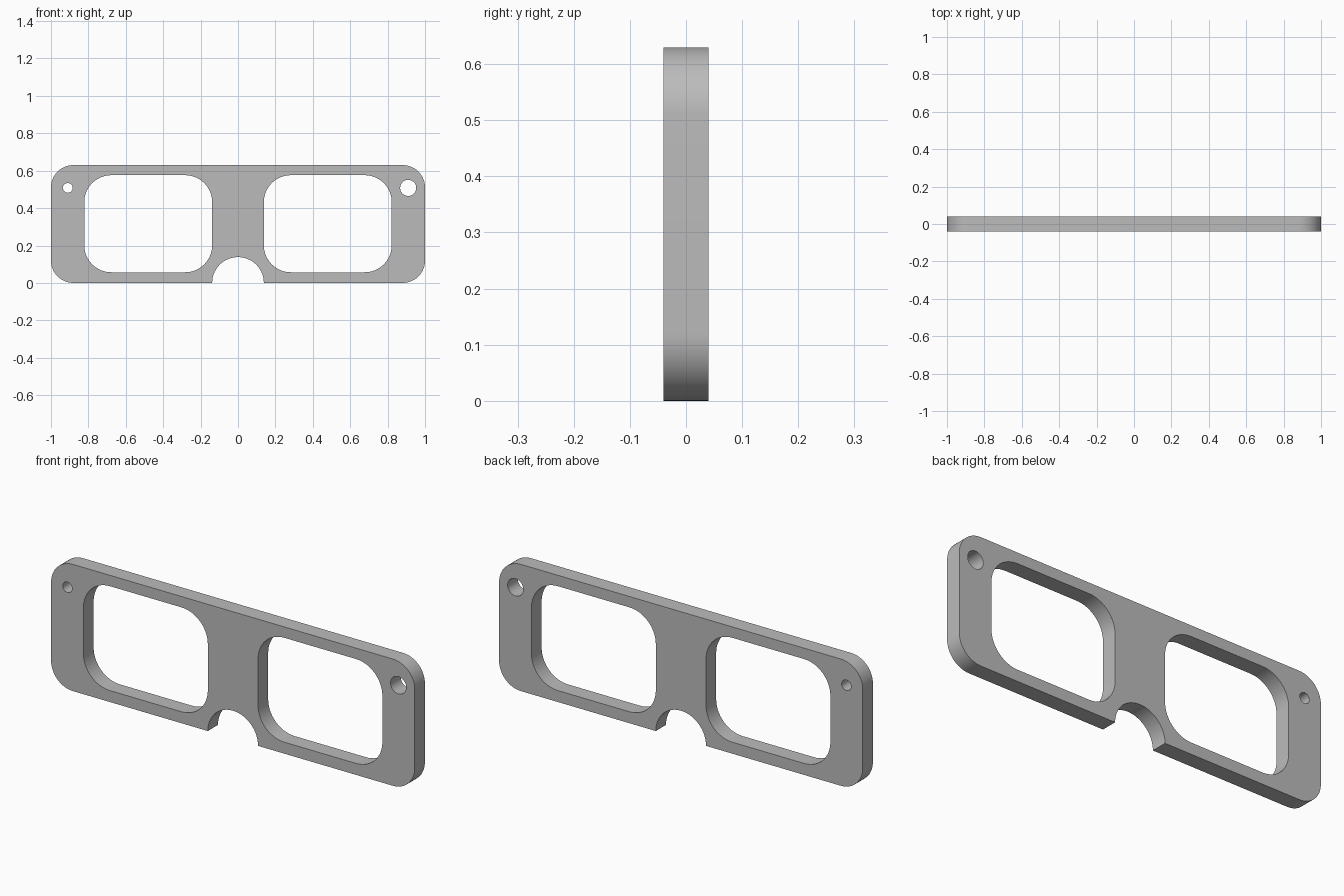
import bpy, bmesh
from math import pi, radians, cos, sin

cube = bpy.data.objects.get("Cube")
if cube:
    bpy.data.objects.remove(cube, do_unlink=True)

THICKNESS = 0.08
HEIGHT = 0.63
NOTCH_RADIUS = 0.138


def arc(cx, cz, r, start, end, steps):
    """Points along an arc, angles in degrees."""
    angles = [radians(start + (end - start) * i / steps) for i in range(steps + 1)]
    return [(cx + r * cos(a), cz + r * sin(a)) for a in angles]


def rounded_rect(x0, x1, z0, z1, r):
    """Counter-clockwise outline starting at the lower right corner."""
    return (arc(x1 - r, z0 + r, r, -90, 0, 16) + arc(x1 - r, z1 - r, r, 0, 90, 16)
            + arc(x0 + r, z1 - r, r, 90, 180, 16) + arc(x0 + r, z0 + r, r, 180, 270, 16))


def circle(cx, cz, r):
    return arc(cx, cz, r, 0, 360, 40)[:-1]


# Outer outline with the nose notch cut into the bottom edge
outline = rounded_rect(-1, 1, 0, HEIGHT, 0.12)
outline += arc(0, 0, NOTCH_RADIUS, 180, 0, 36)

# Lens openings, then the small and large holes near the ends
loops = [outline]
for x0, x1 in ((-0.822, -0.138), (0.138, 0.822)):
    loops.append(rounded_rect(x0, x1, 0.057, 0.576, 0.145))
loops.append(circle(-0.91, 0.508, 0.026))
loops.append(circle(0.91, 0.508, 0.043))

# Filled flat curve, extruded to the plate thickness
curve = bpy.data.curves.new("spectacle_frame_profile", "CURVE")
curve.dimensions = "2D"
curve.fill_mode = "BOTH"
curve.extrude = THICKNESS / 2
for loop in loops:
    spline = curve.splines.new("POLY")
    spline.points.add(len(loop) - 1)
    for point, (x, z) in zip(spline.points, loop):
        point.co = (x, z, 0, 1)
    spline.use_cyclic_u = True

frame = bpy.data.objects.new("spectacle_frame", curve)
bpy.context.collection.objects.link(frame)
frame.rotation_euler.x = pi / 2
for other in bpy.context.selected_objects:
    other.select_set(False)
bpy.context.view_layer.objects.active = frame
frame.select_set(True)
bpy.ops.object.convert(target="MESH")
bpy.ops.object.transform_apply(location=False, rotation=True, scale=False)

# Weld the caps to the walls
bm = bmesh.new()
bm.from_mesh(frame.data)
bmesh.ops.remove_doubles(bm, verts=bm.verts, dist=0.0001)
bmesh.ops.recalc_face_normals(bm, faces=bm.faces)
bm.to_mesh(frame.data)
bm.free()
bpy.ops.object.shade_smooth_by_angle(angle=radians(30))

# Plain grey plastic
grey = bpy.data.materials.new("grey_plastic")
grey.use_nodes = True
color = (0.5, 0.5, 0.5, 1)
grey.diffuse_color = color
grey.node_tree.nodes["Principled BSDF"].inputs["Base Color"].default_value = color
frame.data.materials.clear()
frame.data.materials.append(grey)
